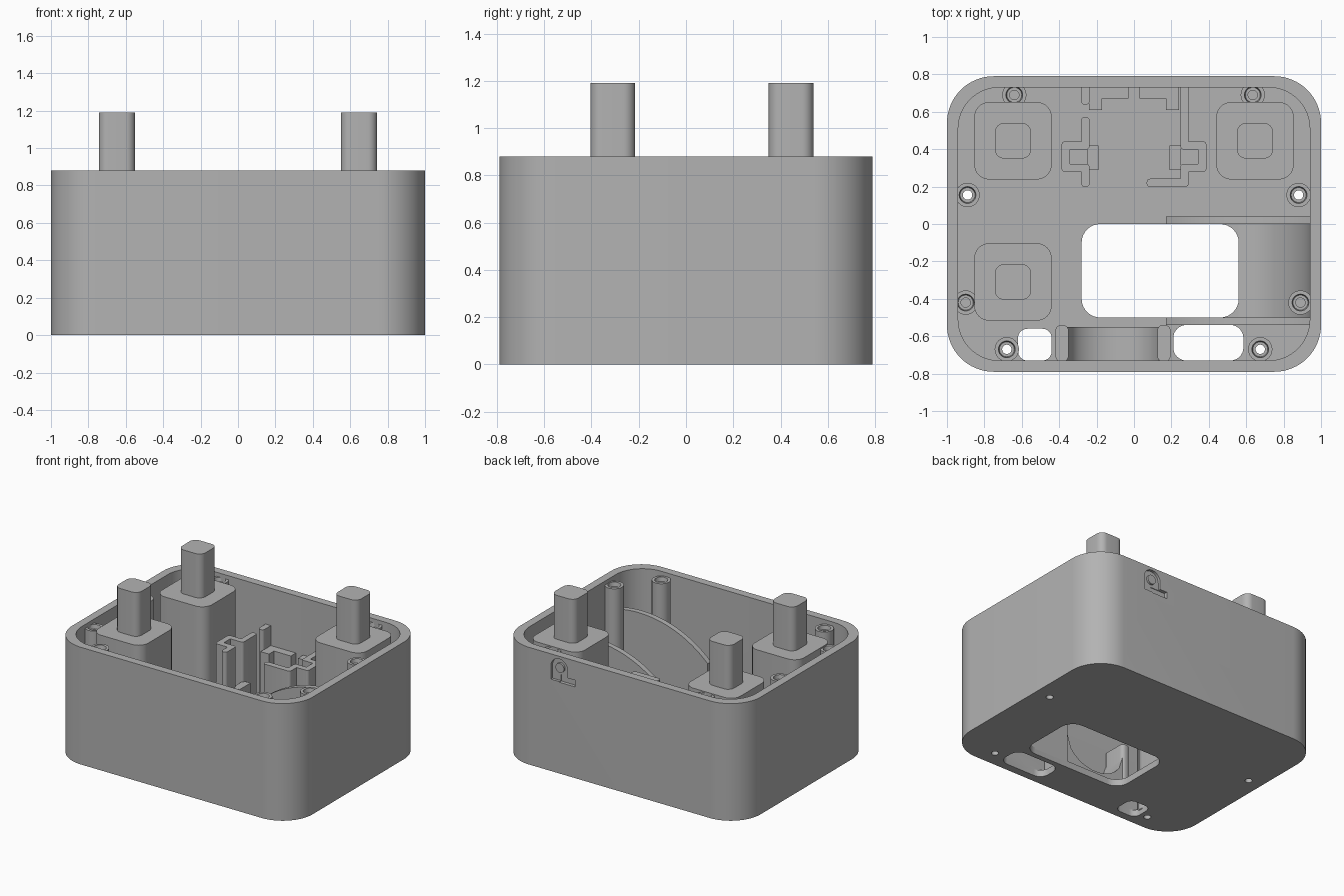
import bpy, bmesh, math

if "Cube" in bpy.data.objects:
    bpy.data.objects.remove(bpy.data.objects["Cube"], do_unlink=True)

GREY = (0.45, 0.45, 0.45, 1)
mat = bpy.data.materials.new("plain_grey")
mat.use_nodes = True
mat.diffuse_color = GREY
mat.node_tree.nodes["Principled BSDF"].inputs["Base Color"].default_value = GREY

FLOOR, TOP, INNER_TOP = 0.05, 0.88, 0.86


def finish(name, bm):
    bmesh.ops.recalc_face_normals(bm, faces=bm.faces)
    mesh = bpy.data.meshes.new(name)
    bm.to_mesh(mesh)
    bm.free()
    mesh.materials.append(mat)
    obj = bpy.data.objects.new(name, mesh)
    bpy.context.collection.objects.link(obj)
    return obj


def rounded(x0, x1, y0, y1, r, steps=8):
    """Outline of a rectangle with rounded corners."""
    pts = []
    centres = ((x1 - r, y1 - r), (x0 + r, y1 - r), (x0 + r, y0 + r), (x1 - r, y0 + r))
    for q, (cx, cy) in enumerate(centres):
        for i in range(steps + 1):
            a = math.pi / 2 * (q + i / steps)
            pts.append((cx + r * math.cos(a), cy + r * math.sin(a)))
    return pts


def circle(x, y, r, n=24):
    return [(x + r * math.cos(math.tau * i / n), y + r * math.sin(math.tau * i / n)) for i in range(n)]


def box(x0, x1, y0, y1):
    return [(x0, y0), (x1, y0), (x1, y1), (x0, y1)]


def prism(name, pts, lo, hi, axis="z"):
    """Extrude an outline along z, or an x-z outline along y."""
    bm = bmesh.new()
    rings = []
    for h in (lo, hi):
        rings.append([bm.verts.new((a, b, h) if axis == "z" else (a, h, b)) for a, b in pts])
    bm.faces.new(rings[0])
    bm.faces.new(rings[1])
    n = len(pts)
    for i in range(n):
        j = (i + 1) % n
        bm.faces.new((rings[0][i], rings[0][j], rings[1][j], rings[1][i]))
    return finish(name, bm)


def cut(target, cutter):
    cutter.hide_render = True
    mod = target.modifiers.new("cut", "BOOLEAN")
    mod.operation, mod.solver, mod.object = "DIFFERENCE", "EXACT", cutter
    bpy.context.view_layer.objects.active = target
    bpy.ops.object.modifier_apply(modifier=mod.name)
    bpy.data.objects.remove(cutter, do_unlink=True)


def screw_boss(name, x, y, hole_bottom, n=24):
    """Turned column with a countersunk hole."""
    profile = [(0.065, FLOOR - 0.01), (0.065, INNER_TOP - 0.01), (0.045, INNER_TOP - 0.01),
               (0.04, INNER_TOP - 0.04), (0.025, INNER_TOP - 0.04), (0.025, hole_bottom)]
    bm = bmesh.new()
    rings = [[bm.verts.new((px, py, z)) for px, py in circle(x, y, r, n)] for r, z in profile]
    through = hole_bottom < FLOOR
    pairs = list(zip(rings, rings[1:])) + ([(rings[-1], rings[0])] if through else [])
    for a, b in pairs:
        for i in range(n):
            j = (i + 1) % n
            bm.faces.new((a[i], a[j], b[j], b[i]))
    if not through:
        bm.faces.new(rings[0])
        bm.faces.new(rings[-1])
    return finish(name, bm)


def rib(name, path, height, w=0.022):
    """Thin standing wall that follows a right-angled path."""
    for i, ((ax, ay), (bx, by)) in enumerate(zip(path, path[1:])):
        pts = rounded(min(ax, bx) - w, max(ax, bx) + w, min(ay, by) - w, max(ay, by) + w, 0.018, 4)
        prism(f"{name}_{i + 1}", pts, FLOOR - 0.01, height)


# Housing: rounded box, hollowed from above
housing = prism("housing", rounded(-1, 1, -0.79, 0.79, 0.25, 16), 0, TOP)
cut(housing, prism("cavity", rounded(-0.94, 0.94, -0.73, 0.73, 0.22, 16), FLOOR, 1))

# Openings in the floor
for opening in ((-0.28, 0.56, -0.5, 0.0, 0.1),
                (-0.62, -0.44, -0.73, -0.56, 0.05),
                (0.21, 0.585, -0.73, -0.54, 0.07)):
    cut(housing, prism("opening", rounded(*opening), -0.1, FLOOR + 0.1))

# Shallow arched recess on the back
arch = [(0.43, 0.69), (0.57, 0.69)] + [
    (0.5 + 0.07 * math.cos(math.pi * i / 12), 0.79 + 0.07 * math.sin(math.pi * i / 12)) for i in range(13)]
cut(housing, prism("recess", arch, 0.77, 0.85, "y"))
cut(housing, prism("recess_foot", box(0.37, 0.5, 0.685, 0.735), 0.765, 0.85, "y"))
prism("recess_button", circle(0.5, 0.79, 0.035), 0.765, 0.785, "y")

# Screw bosses: position, and whether the hole goes through the floor
bosses = [(-0.64, 0.69, False), (0.635, 0.69, False), (-0.89, 0.155, True), (0.88, 0.155, True),
          (-0.9, -0.42, False), (0.89, -0.42, False), (-0.68, -0.67, True), (0.675, -0.67, True)]
for i, (x, y, through) in enumerate(bosses):
    if through:
        cut(housing, prism("screw_hole", circle(x, y, 0.025), -0.1, FLOOR + 0.1))
    screw_boss(f"screw_boss_{i + 1}", x, y, 0 if through else 0.5)

# Pillars with upright posts
for side, x, y in (("back_right", -0.647, 0.445), ("back_left", 0.647, 0.445), ("front_right", -0.647, -0.31)):
    prism(f"{side}_pillar", rounded(x - 0.207, x + 0.207, y - 0.207, y + 0.207, 0.08), FLOOR - 0.01, INNER_TOP)
    prism(f"{side}_post", rounded(x - 0.097, x + 0.097, y - 0.095, y + 0.095, 0.05), INNER_TOP - 0.01, 1.19)

# Curved cheeks on both sides of the window
cheek = [(0.95, FLOOR - 0.01), (0.17, FLOOR - 0.01)]
for i in range(25):
    x = 0.17 + 0.78 * i / 24
    cheek.append((x, math.sqrt(0.82 ** 2 - (x - 0.74) ** 2) - 0.17))
prism("back_cheek", cheek, 0.0, 0.04, "y")
prism("front_cheek", cheek, -0.54, -0.5, "y")

# Hollow ramp from the window up to the side wall
ramp = [(0.95, FLOOR - 0.01), (0.56, FLOOR - 0.01)]
for i in range(17):
    a = math.pi / 2 * i / 16
    ramp.append((0.56 + 0.38 * math.sin(a), 0.6 - 0.55 * math.cos(a)))
ramp.append((0.95, 0.6))
prism("ramp", ramp, -0.5, 0.0, "y")

# Hollow saddle between two ribs at the front
saddle = [(0.13, FLOOR - 0.01), (-0.36, FLOOR - 0.01)]
for i in range(17):
    t = i / 8 - 1
    saddle.append((-0.115 + 0.245 * t, 0.3 - 0.2 * math.sqrt(1 - t * t)))
prism("saddle", saddle, -0.735, -0.55, "y")
for name, x in (("right", -0.385), ("left", 0.16)):
    prism(f"{name}_saddle_rib", rounded(x - 0.035, x + 0.035, -0.735, -0.54, 0.03), FLOOR - 0.01, 0.4)

# Bent holder ribs with small tabs
rib("right_holder", [(-0.26, 0.55), (-0.26, 0.42), (-0.365, 0.42), (-0.365, 0.3),
                     (-0.26, 0.3), (-0.26, 0.22)], 0.6)
rib("left_holder", [(0.27, 0.73), (0.27, 0.42), (0.365, 0.42), (0.365, 0.3),
                    (0.27, 0.3), (0.27, 0.22), (0.09, 0.22)], 0.6)
for name, s in (("right", -1), ("left", 1)):
    def mirrored(x0, x1, y0, y1):
        return box(min(s * x0, s * x1), max(s * x0, s * x1), y0, y1)
    prism(f"{name}_holder_tab", mirrored(0.19, 0.25, 0.29, 0.42), FLOOR - 0.01, 0.3)
    prism(f"{name}_back_block", mirrored(0.03, 0.24, 0.67, 0.735), FLOOR - 0.01, 0.45)
    prism(f"{name}_back_hook", mirrored(0.17, 0.24, 0.61, 0.68), FLOOR - 0.01, 0.45)
rib("right_back_rib", [(-0.26, 0.73), (-0.26, 0.66)], 0.6)

# Smooth the rounded surfaces, keep the edges crisp
bpy.ops.object.select_all(action="DESELECT")
for obj in bpy.context.collection.objects:
    if obj.type == "MESH":
        obj.select_set(True)
        bpy.context.view_layer.objects.active = obj
bpy.ops.object.shade_smooth_by_angle(angle=math.radians(30))
